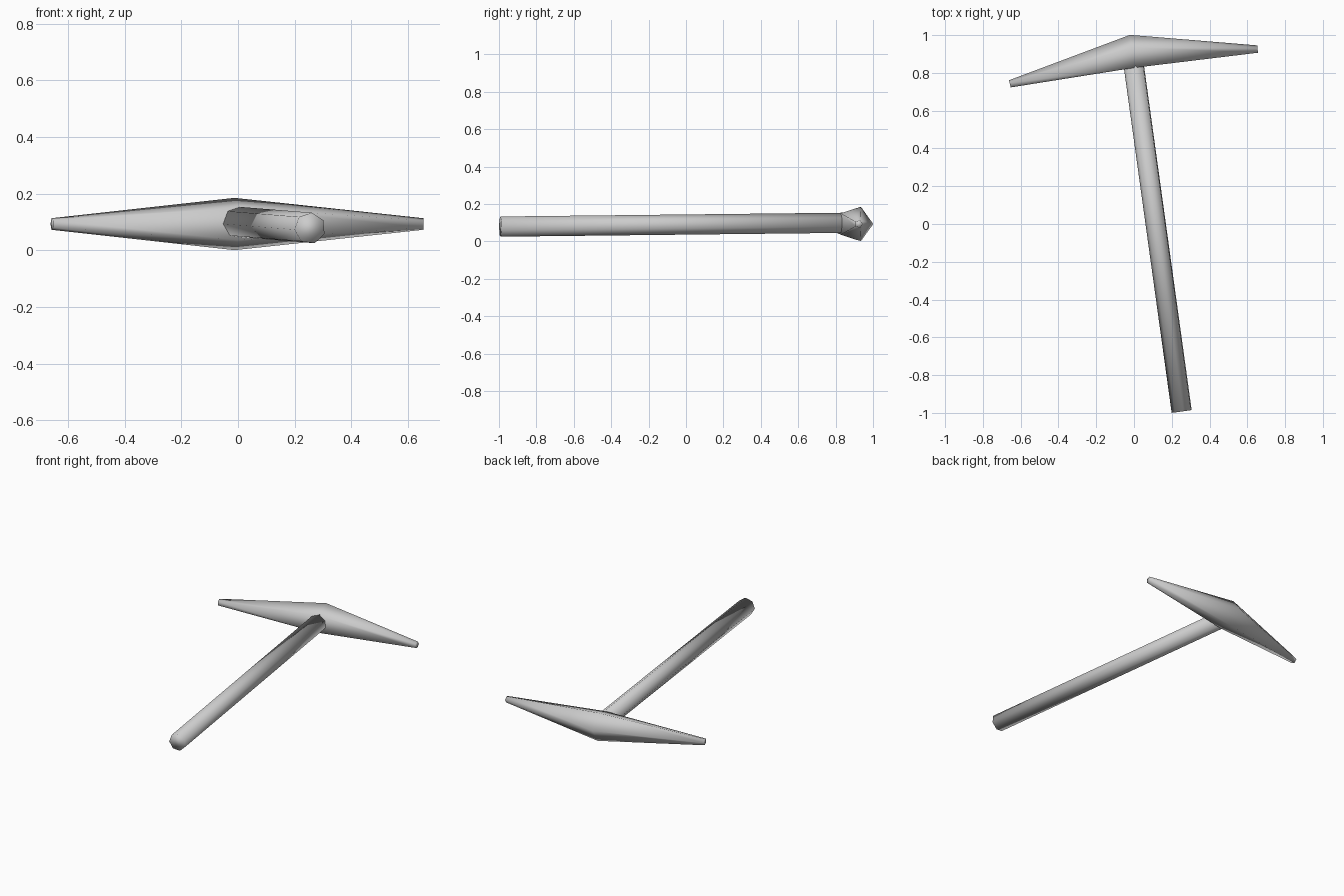
import bpy, bmesh, math
from mathutils import Vector

if "Cube" in bpy.data.objects:
    bpy.data.objects.remove(bpy.data.objects["Cube"])

grey = bpy.data.materials.new("plain grey")
grey.diffuse_color = (0.6, 0.6, 0.6, 1)
grey.use_nodes = True
grey.node_tree.nodes["Principled BSDF"].inputs["Base Color"].default_value = grey.diffuse_color


def tube(name, path, radii, sides, start, ref):
    """Capped tube; start is the angle of the first corner, measured from ref."""
    pts = [Vector(p) for p in path]
    bm = bmesh.new()
    rings = []
    for i, p in enumerate(pts):
        t = Vector()
        if i > 0:
            t += (p - pts[i - 1]).normalized()
        if i < len(pts) - 1:
            t += (pts[i + 1] - p).normalized()
        t.normalize()
        r = Vector(ref)
        u = (r - t * r.dot(t)).normalized()
        v = t.cross(u)
        ring = []
        for k in range(sides):
            a = start + 2 * math.pi * k / sides
            ring.append(bm.verts.new(p + radii[i] * (u * math.cos(a) + v * math.sin(a))))
        rings.append(ring)
    for a, b in zip(rings, rings[1:]):
        for k in range(sides):
            n = (k + 1) % sides
            bm.faces.new((a[k], a[n], b[n], b[k]))
    bm.faces.new(rings[0][::-1])
    bm.faces.new(rings[-1])
    bmesh.ops.recalc_face_normals(bm, faces=bm.faces[:])
    for f in bm.faces:
        f.smooth = True
    me = bpy.data.meshes.new(name)
    bm.to_mesh(me)
    bm.free()
    me.materials.append(grey)
    ob = bpy.data.objects.new(name, me)
    bpy.context.collection.objects.link(ob)
    return ob


# Double-pointed head: five sides, one corner facing back
tube("pick_head",
     [(-0.657, 0.74, 0.093), (-0.008, 0.905, 0.093), (0.655, 0.924, 0.093)],
     [0.0215, 0.097, 0.0215], 5, 0, (0, 1, 0))

# Slightly tilted seven-sided handle, one corner facing left
tube("handle",
     [(0.254, -0.992, 0.078), (-0.008, 0.9, 0.099)],
     [0.0555, 0.0555], 7, math.radians(-5), (-1, 0, 0))
